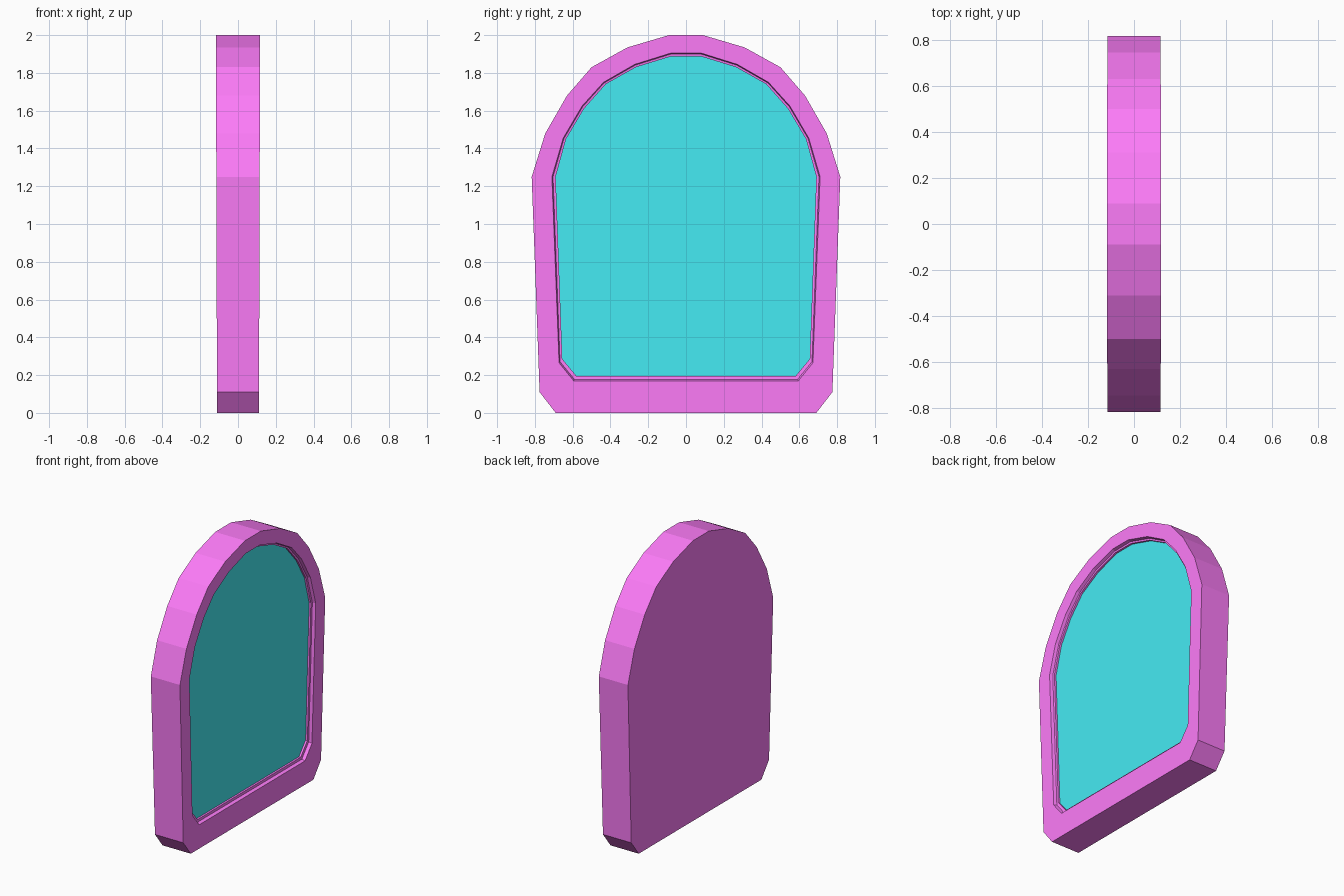
import bpy, bmesh

if "Cube" in bpy.data.objects:
    bpy.data.objects.remove(bpy.data.objects["Cube"])

# Right half of each outline (y, z), bottom to top
OUTER = [(.69, 0), (.775, .11), (.817, 1.25), (.745, 1.48), (.63, 1.68),
         (.50, 1.83), (.31, 1.935), (.09, 2.0)]
RIM = [(.595, .17), (.672, .265), (.71, 1.25), (.65, 1.455), (.55, 1.625),
       (.437, 1.75), (.272, 1.845), (.08, 1.905)]
GLASS = [(.58, .195), (.655, .285), (.69, 1.25), (.635, 1.45), (.54, 1.61),
         (.425, 1.74), (.265, 1.83), (.077, 1.888)]


def blend(a, b, t):
    return [(p[0] + (q[0] - p[0]) * t, p[1] + (q[1] - p[1]) * t) for p, q in zip(a, b)]


def ring(bm, half, side, inset=0.0):
    # Mirrored closed outline; the slab is slightly thicker towards the top
    pts = half + [(-y, z) for y, z in reversed(half)]
    return [bm.verts.new((side * (.111 + .003 * z) - inset, y, z)) for y, z in pts]


def bridge(bm, a, b):
    n = len(a)
    for i in range(n):
        j = (i + 1) % n
        bm.faces.new((a[i], a[j], b[j], b[i]))


def finish(bm, name, color):
    bmesh.ops.recalc_face_normals(bm, faces=bm.faces)
    me = bpy.data.meshes.new(name)
    bm.to_mesh(me)
    bm.free()
    mat = bpy.data.materials.new(name + "_paint")
    mat.diffuse_color = color
    mat.use_nodes = True
    mat.node_tree.nodes["Principled BSDF"].inputs["Base Color"].default_value = mat.diffuse_color
    me.materials.append(mat)
    bpy.context.collection.objects.link(bpy.data.objects.new(name, me))


# Frame: flat back, outer wall, front border and stepped recess
bm = bmesh.new()
LEDGE = blend(RIM, GLASS, .3)
rings = [ring(bm, OUTER, -1), ring(bm, OUTER, 1), ring(bm, RIM, 1),
         ring(bm, LEDGE, 1, .022), ring(bm, GLASS, 1, .024), ring(bm, GLASS, 1, .042)]
bm.faces.new(rings[0])
for a, b in zip(rings, rings[1:]):
    bridge(bm, a, b)
bm.faces.new(rings[-1])
finish(bm, "frame", (.98, .2, .94, 1))

# Window pane lying in the recess
bm = bmesh.new()
front, back = ring(bm, GLASS, 1, .038), ring(bm, GLASS, 1, .0415)
bm.faces.new(front)
bm.faces.new(back)
bridge(bm, front, back)
finish(bm, "window_pane", (.06, .83, .9, 1))
